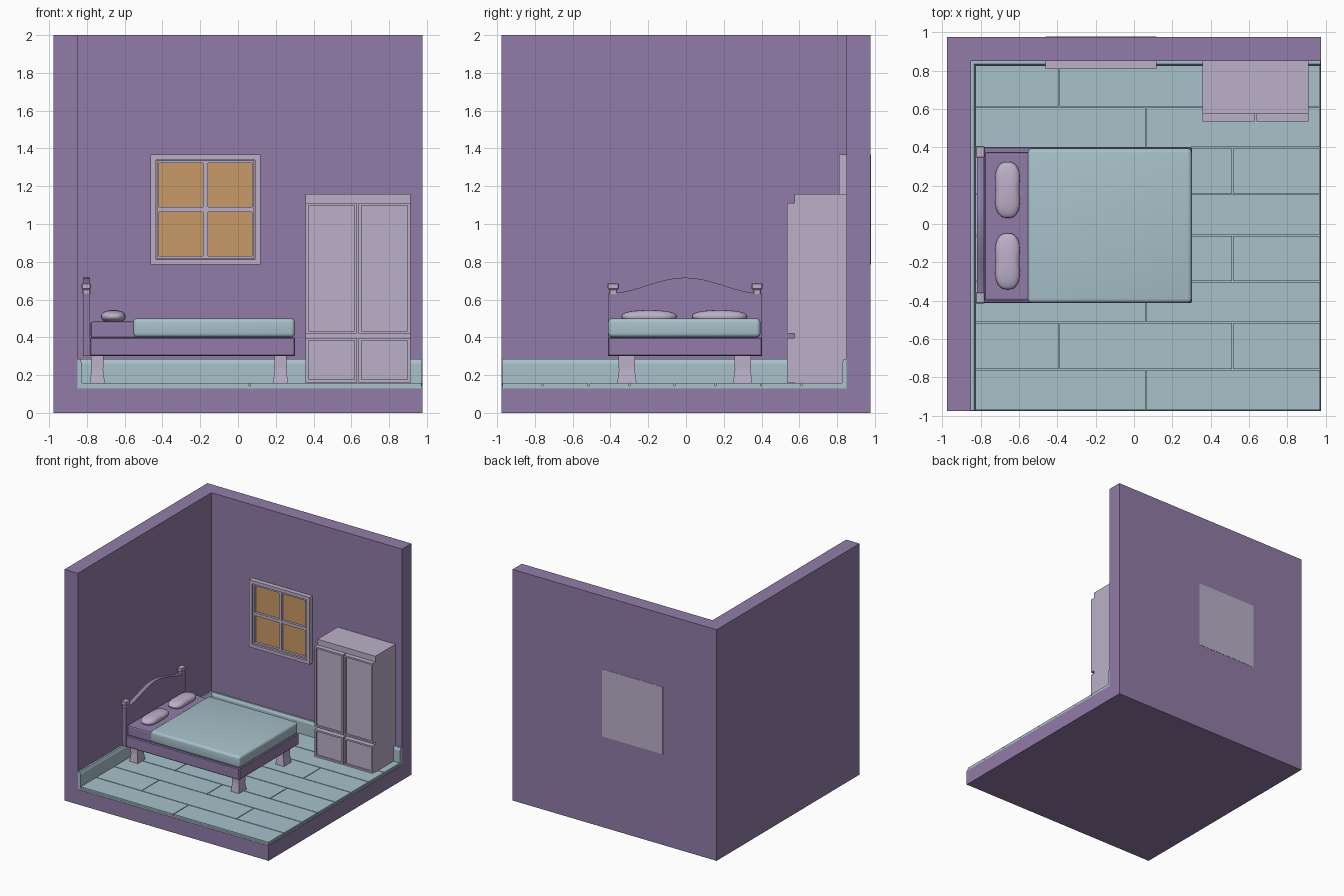
import bpy, bmesh, math

if "Cube" in bpy.data.objects:
    bpy.data.objects.remove(bpy.data.objects["Cube"])


def material(name, rgb):
    m = bpy.data.materials.new(name)
    m.diffuse_color = (*rgb, 1)
    m.use_nodes = True
    m.node_tree.nodes["Principled BSDF"].inputs["Base Color"].default_value = m.diffuse_color
    return m


PURPLE = material("purple", (0.283, 0.202, 0.392))
LILAC = material("lilac", (0.497, 0.434, 0.584))
TEAL = material("pale teal", (0.392, 0.533, 0.591))
ORANGE = material("orange glass", (0.584, 0.323, 0.133))


def finish(name, bm, mat, bevel=0, segments=1, smooth=False):
    bmesh.ops.recalc_face_normals(bm, faces=bm.faces)
    me = bpy.data.meshes.new(name)
    bm.to_mesh(me)
    bm.free()
    ob = bpy.data.objects.new(name, me)
    bpy.context.collection.objects.link(ob)
    me.materials.append(mat)
    if bevel:
        b = ob.modifiers.new("bevel", 'BEVEL')
        b.width, b.segments = bevel, segments
    if smooth:
        for p in me.polygons:
            p.use_smooth = True
    return ob


def add_box(bm, x0, x1, y0, y1, z0, z1, taper=0.0):
    """Box from its limits; taper draws in the top on each side."""
    vs = []
    for z, t in ((z0, 0), (z1, taper)):
        vs += [bm.verts.new(p) for p in ((x0 + t, y0 + t, z), (x1 - t, y0 + t, z),
                                         (x1 - t, y1 - t, z), (x0 + t, y1 - t, z))]
    for f in ((3, 2, 1, 0), (4, 5, 6, 7), (0, 1, 5, 4), (1, 2, 6, 5), (2, 3, 7, 6), (3, 0, 4, 7)):
        bm.faces.new([vs[i] for i in f])


def boxes(name, limits, mat, **kw):
    bm = bmesh.new()
    for b in limits:
        add_box(bm, *b)
    return finish(name, bm, mat, **kw)


def extrude(name, points, offset, mat, **kw):
    bm = bmesh.new()
    face = bm.faces.new([bm.verts.new(p) for p in points])
    geo = bmesh.ops.extrude_face_region(bm, geom=[face])["geom"]
    bmesh.ops.translate(bm, vec=offset, verts=[v for v in geo if isinstance(v, bmesh.types.BMVert)])
    return finish(name, bm, mat, **kw)


def frame(x0, x1, z0, z1, y0, y1, w):
    """Four bars around an opening in the xz plane."""
    return [(x0, x0 + w, y0, y1, z0, z1), (x1 - w, x1, y0, y1, z0, z1),
            (x0 + w, x1 - w, y0, y1, z0, z0 + w), (x0 + w, x1 - w, y0, y1, z1 - w, z1)]


# Room shell
E = 0.977
boxes("floor_base", [(-0.85, E, -E, 0.85, 0, 0.13)], PURPLE)
extrude("walls", [(-E, -E, 0), (-0.85, -E, 0), (-0.85, 0.85, 0), (E, 0.85, 0), (E, E, 0), (-E, E, 0)],
        (0, 0, 2), PURPLE)

# Floor boards, joints staggered from row to row
boxes("floor_underlay", [(-0.85, E - 0.003, -E + 0.003, 0.85, 0.13, 0.143)], TEAL)
rows = [0.83, 0.611, 0.398, 0.157, -0.06, -0.3, -0.515, -0.76, -0.974]
planks, g = [], 0.003
for i in range(8):
    ends = [-0.83, -0.392, 0.515, 0.974] if i % 2 == 0 else [-0.83, 0.062, 0.974]
    for a, b in zip(ends, ends[1:]):
        planks.append((a + g, b - g, rows[i + 1] + g, rows[i] - g, 0.14, 0.157))
boxes("floor_planks", planks, TEAL)

# Skirting boards
prof = [(0, 0.13), (0.025, 0.13), (0.025, 0.262), (0.015, 0.285), (0, 0.285)]
extrude("left_skirting", [(-0.85 + d, -0.974, z) for d, z in prof], (0, 1.824, 0), TEAL)
extrude("back_skirting", [(-0.85, 0.85 - d, z) for d, z in prof], (1.824, 0, 0), TEAL)

# Window
wx0, wx1, wz0, wz1 = -0.462, 0.118, 0.785, 1.367
cx, cz = (wx0 + wx1) / 2, (wz0 + wz1) / 2
boxes("window_frame", frame(wx0, wx1, wz0, wz1, 0.81, 0.85, 0.028), LILAC)
boxes("window_sash", frame(wx0 + 0.032, wx1 - 0.032, wz0 + 0.032, wz1 - 0.032, 0.822, 0.85, 0.013)
      + [(cx - 0.013, cx + 0.013, 0.822, 0.85, wz0 + 0.04, wz1 - 0.04),
         (wx0 + 0.04, wx1 - 0.04, 0.822, 0.85, cz - 0.013, cz + 0.013)], LILAC)
boxes("window_panes", [(wx0 + 0.03, wx1 - 0.03, 0.843, 0.849, wz0 + 0.03, wz1 - 0.03)], ORANGE)
boxes("window_outer_plate", [(wx0, wx1, 0.972, 0.979, wz0, wz1)], LILAC)

# Wardrobe with four panelled doors
boxes("wardrobe_body", [(0.358, 0.912, 0.575, 0.85, 0.157, 1.16)], LILAC)
doors = []
for x0, x1 in ((0.358, 0.631), (0.639, 0.912)):
    for z0, z1 in ((0.162, 0.396), (0.42, 1.112)):
        doors += frame(x0, x1, z0, z1, 0.535, 0.576, 0.014)
        doors.append((x0 + 0.01, x1 - 0.01, 0.548, 0.574, z0 + 0.01, z1 - 0.01))
boxes("wardrobe_doors", doors, LILAC)

# Bed frame and headboard
boxes("bed_frame", [(-0.785, 0.302, -0.413, 0.403, 0.3, 0.4)], PURPLE, bevel=0.006)
N = 28
arch = [(-0.82, -0.413, 0.3)]
for i in range(N + 1):
    y = -0.413 + 0.816 * i / N
    arch.append((-0.82, y, 0.633 + 0.083 * (0.5 + 0.5 * math.cos(2 * math.pi * (i / N - 0.5)))))
arch.append((-0.82, 0.403, 0.3))
extrude("headboard", arch, (0.037, 0, 0), PURPLE)
posts = []
for y in (-0.386, 0.376):
    posts += [(-0.823, -0.782, y - 0.022, y + 0.022, 0.625, 0.656),
              (-0.828, -0.779, y - 0.03, y + 0.03, 0.654, 0.687)]
boxes("headboard_post_caps", posts, LILAC, bevel=0.005)

# Bed legs: block on a flared foot
for x, end in ((-0.745, "head"), (0.225, "foot")):
    for y, side in ((-0.313, "front"), (0.3, "back")):
        boxes(f"{end}_{side}_leg", [(x - 0.033, x + 0.033, y - 0.044, y + 0.044, 0.235, 0.302),
                                    (x - 0.04, x + 0.04, y - 0.051, y + 0.051, 0.157, 0.236, 0.01)], LILAC)

# Bedding
boxes("mattress", [(-0.78, 0.28, -0.4, 0.375, 0.395, 0.485)], PURPLE, bevel=0.012, segments=2)
boxes("blanket", [(-0.555, 0.302, -0.412, 0.394, 0.4, 0.5)], TEAL, bevel=0.022, segments=4, smooth=True)


def pillow(name, y):
    bm = bmesh.new()
    bmesh.ops.create_uvsphere(bm, u_segments=32, v_segments=16, radius=1)
    for v in bm.verts:
        a, b, c = v.co
        # squarer outline with a slight waist
        sx = math.copysign(abs(a) ** 0.75, a)
        sy = math.copysign(abs(b) ** 0.85, b)
        waist = 1 - 0.15 * math.exp(-(b / 0.4) ** 2)
        v.co = (-0.66 + 0.073 * sx * waist, y + 0.147 * sy,
                0.51 + 0.034 * math.copysign(abs(c) ** 0.85, c))
    finish(name, bm, LILAC, smooth=True)


pillow("front_pillow", -0.195)
pillow("back_pillow", 0.178)
